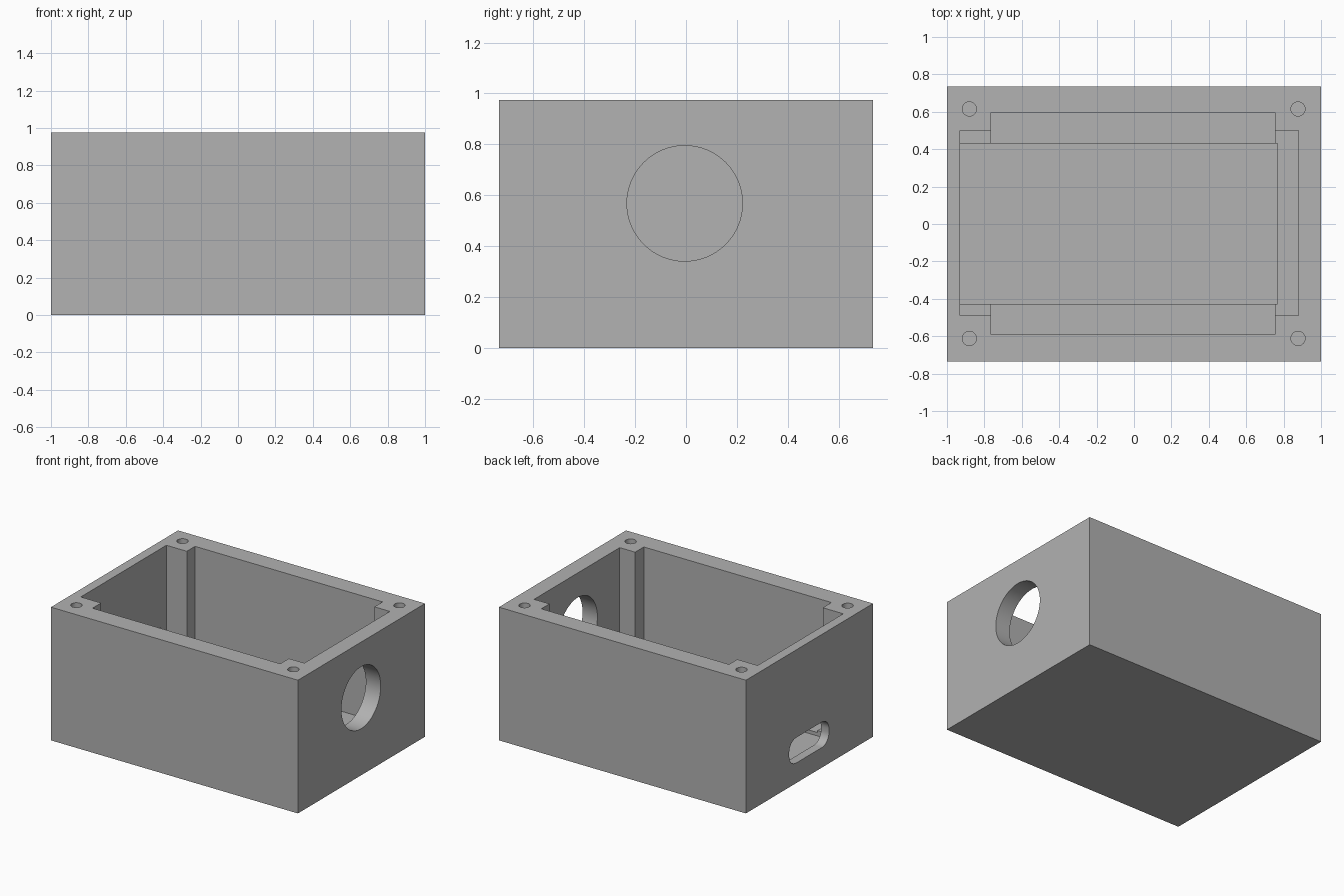
import bpy
import bmesh
from math import pi, cos, sin, radians
from mathutils import Vector

cube = bpy.data.objects.get("Cube")
if cube:
    bpy.data.objects.remove(cube, do_unlink=True)

grey = bpy.data.materials.new("plain grey")
grey.use_nodes = True
colour = (0.445, 0.445, 0.445, 1)
grey.diffuse_color = colour
grey.node_tree.nodes["Principled BSDF"].inputs["Base Color"].default_value = colour


def prism(name, outline, depth):
    """Extrude a closed loop of 3D points along the depth vector."""
    bm = bmesh.new()
    face = bm.faces.new([bm.verts.new(p) for p in outline])
    grown = bmesh.ops.extrude_face_region(bm, geom=[face])
    verts = [g for g in grown["geom"] if isinstance(g, bmesh.types.BMVert)]
    bmesh.ops.translate(bm, vec=Vector(depth), verts=verts)
    bmesh.ops.recalc_face_normals(bm, faces=bm.faces)
    mesh = bpy.data.meshes.new(name)
    bm.to_mesh(mesh)
    bm.free()
    mesh.materials.append(grey)
    obj = bpy.data.objects.new(name, mesh)
    bpy.context.collection.objects.link(obj)
    return obj


def box(name, x0, x1, y0, y1, z0, z1):
    base = [(x0, y0, z0), (x1, y0, z0), (x1, y1, z0), (x0, y1, z0)]
    return prism(name, base, (0, 0, z1 - z0))


def circle(radius, count):
    return [(radius * cos(2 * pi * i / count), radius * sin(2 * pi * i / count))
            for i in range(count)]


def rounded_rectangle(half_w, half_h, radius, steps=8):
    points = []
    for corner, (sx, sy) in enumerate([(1, 1), (-1, 1), (-1, -1), (1, -1)]):
        for i in range(steps + 1):
            a = pi / 2 * (corner + i / steps)
            points.append((sx * (half_w - radius) + radius * cos(a),
                           sy * (half_h - radius) + radius * sin(a)))
    return points


def cut(target, cutter):
    cutter.hide_render = True
    mod = target.modifiers.new("cut", "BOOLEAN")
    mod.operation = "DIFFERENCE"
    mod.solver = "EXACT"
    mod.object = cutter
    bpy.context.view_layer.objects.active = target
    bpy.ops.object.modifier_apply(modifier=mod.name)
    bpy.data.objects.remove(cutter, do_unlink=True)


height = 0.975
above = 1.2
housing = box("enclosure_body", -1, 1, -0.735, 0.735, 0, height)

# Cross-shaped cavity that leaves a post in each corner
cut(housing, box("wide_cavity", -0.765, 0.755, -0.59, 0.595, 0.085, above))
cut(housing, box("long_cavity", -0.93, 0.88, -0.49, 0.5, 0.1, above))

# Shallow recess in the floor
cut(housing, box("floor_recess", -0.935, 0.768, -0.428, 0.43, 0.06, 0.4))

# Screw holes in the posts
for x in (-0.88, 0.877):
    for y in (-0.612, 0.615):
        ring = [(x + a, y + b, 0.65) for a, b in circle(0.038, 32)]
        cut(housing, prism("screw_hole", ring, (0, 0, 0.5)))

# Round opening in the left wall
ring = [(0.8, a - 0.005, b + 0.568) for a, b in circle(0.227, 64)]
cut(housing, prism("round_opening", ring, (0.4, 0, 0)))

# Rounded slot in the right wall
slot = [(-1.2, a + 0.005, b + 0.24) for a, b in rounded_rectangle(0.23, 0.093, 0.08)]
cut(housing, prism("slot_opening", slot, (0.4, 0, 0)))

bpy.ops.object.select_all(action="DESELECT")
housing.select_set(True)
bpy.context.view_layer.objects.active = housing
bpy.ops.object.shade_smooth_by_angle(angle=radians(30))
